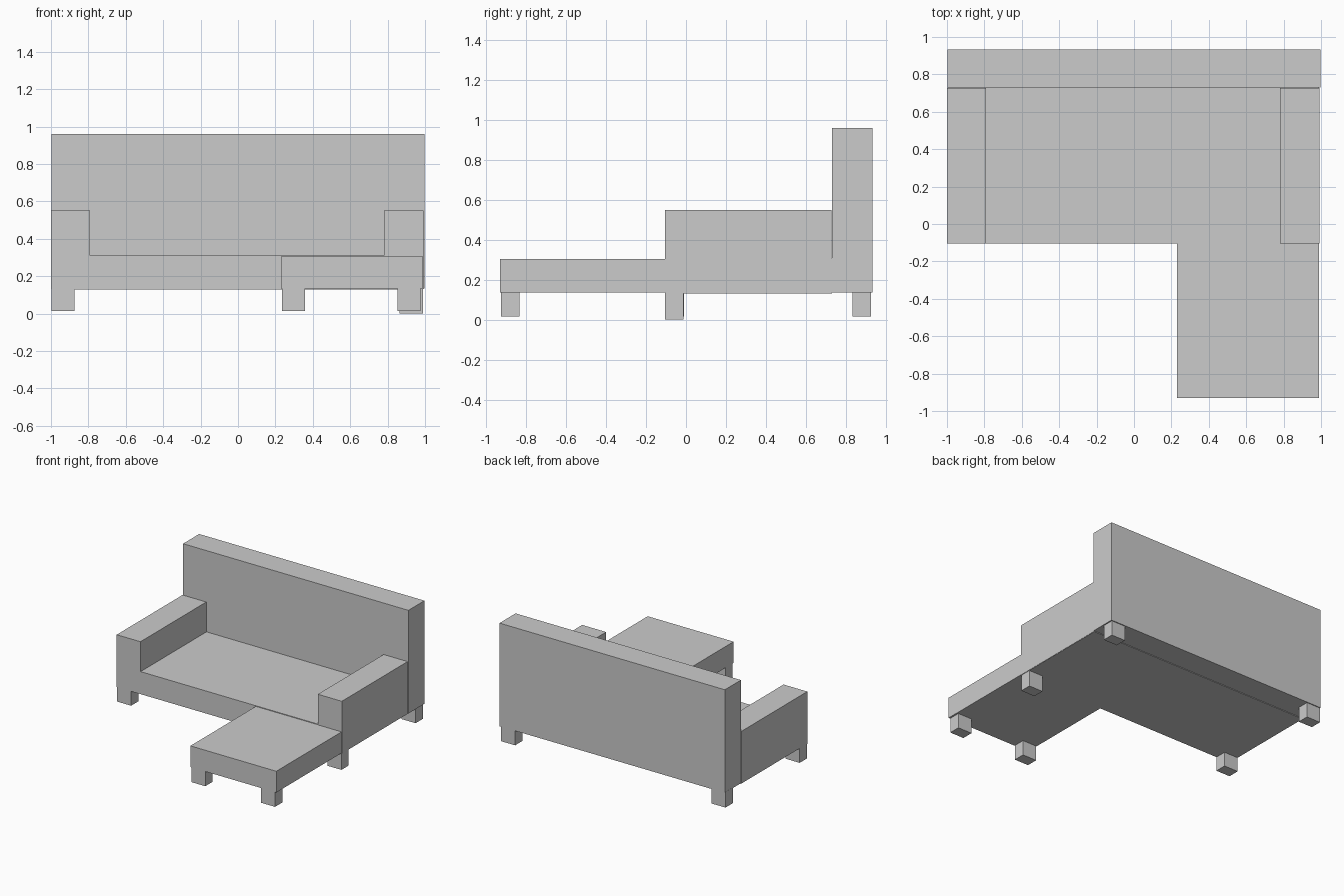
import bpy, bmesh
from mathutils import Vector

if "Cube" in bpy.data.objects:
    bpy.data.objects.remove(bpy.data.objects["Cube"])


def box(name, x, y, z):
    """Axis-aligned box from (min, max) ranges."""
    lo, hi = Vector((x[0], y[0], z[0])), Vector((x[1], y[1], z[1]))
    bm = bmesh.new()
    bmesh.ops.create_cube(bm, size=1)
    for v in bm.verts:
        v.co = (lo + hi) / 2 + v.co * (hi - lo)
    mesh = bpy.data.meshes.new(name)
    bm.to_mesh(mesh)
    bm.free()
    obj = bpy.data.objects.new(name, mesh)
    bpy.context.collection.objects.link(obj)
    return obj


# Backrest
box("backrest", (-0.997, 0.997), (0.73, 0.933), (0.135, 0.96))

# Main seat and the chaise extending forward on the right
box("seat", (-0.997, 0.99), (-0.103, 0.73), (0.13, 0.31))
box("chaise", (0.23, 0.99), (-0.93, -0.103), (0.135, 0.305))

# Armrests
for side, x in (("left", (-1.0, -0.79)), ("right", (0.78, 0.992))):
    box(side + "_armrest", x, (-0.105, 0.727), (0.132, 0.55))

# Legs: left x, front y, bottom z
legs = {
    "back_left_leg": (-0.998, 0.834, 0.015),
    "back_right_leg": (0.864, 0.834, 0.015),
    "front_left_leg": (-0.998, -0.103, 0.015),
    "middle_right_leg": (0.864, -0.104, 0.0),
    "chaise_left_leg": (0.235, -0.926, 0.015),
    "chaise_right_leg": (0.852, -0.926, 0.015),
}
for name, (x, y, z) in legs.items():
    top = 0.12 if name == "middle_right_leg" else 0.14
    box(name, (x, x + 0.124), (y, y + 0.092), (z, max(top, 0.135)))
